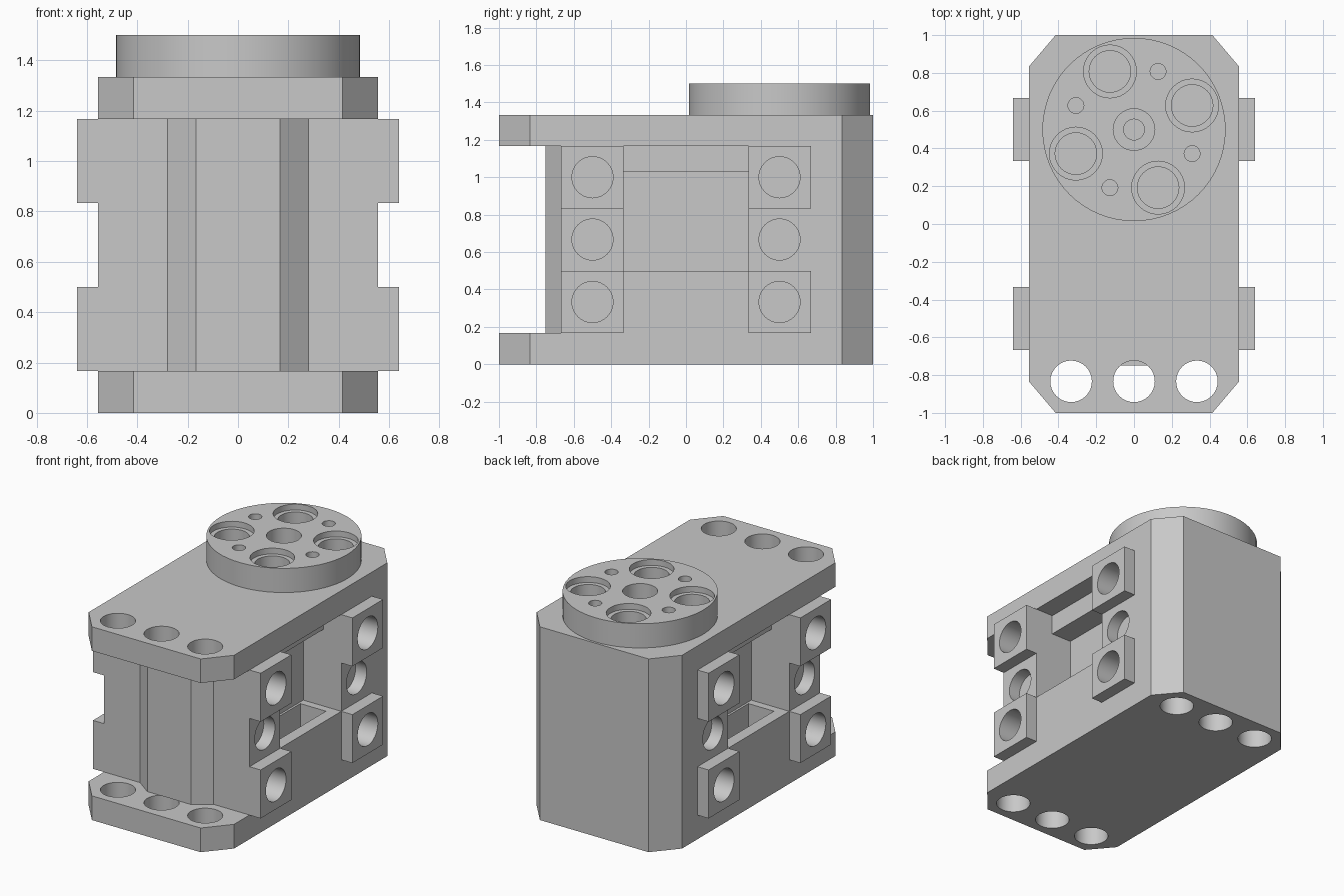
import bpy, bmesh, math
from mathutils import Matrix, Vector

cube = bpy.data.objects.get("Cube")
if cube:
    bpy.data.objects.remove(cube, do_unlink=True)

grey = bpy.data.materials.new("light grey")
grey.use_nodes = True
colour = (0.58, 0.58, 0.58, 1)
grey.diffuse_color = colour
grey.node_tree.nodes["Principled BSDF"].inputs["Base Color"].default_value = colour


def finish(bm, name):
    bmesh.ops.recalc_face_normals(bm, faces=bm.faces)
    mesh = bpy.data.meshes.new(name)
    bm.to_mesh(mesh)
    bm.free()
    mesh.materials.append(grey)
    ob = bpy.data.objects.new(name, mesh)
    bpy.context.collection.objects.link(ob)
    return ob


def prism(name, outline, z0, z1):
    bm = bmesh.new()
    face = bm.faces.new([bm.verts.new((x, y, z0)) for x, y in outline])
    top = bmesh.ops.extrude_face_region(bm, geom=[face])["geom"]
    bmesh.ops.translate(bm, vec=(0, 0, z1 - z0),
                        verts=[v for v in top if isinstance(v, bmesh.types.BMVert)])
    return finish(bm, name)


def box(name, x, y, z):
    return prism(name, [(x[0], y[0]), (x[1], y[0]), (x[1], y[1]), (x[0], y[1])], *z)


def rod(name, start, end, radius, sides=32):
    a, b = Vector(start), Vector(end)
    turn = (b - a).to_track_quat("Z", "Y").to_matrix().to_4x4()
    bm = bmesh.new()
    bmesh.ops.create_cone(bm, cap_ends=True, segments=sides, radius1=radius, radius2=radius,
                          depth=(b - a).length,
                          matrix=Matrix.Translation((a + b) / 2) @ turn)
    return finish(bm, name)


def cut(target, cutter):
    mod = target.modifiers.new("cut", "BOOLEAN")
    mod.operation = "DIFFERENCE"
    mod.solver = "EXACT"
    mod.object = cutter
    bpy.ops.object.select_all(action="DESELECT")
    bpy.context.view_layer.objects.active = target
    target.select_set(True)
    bpy.ops.object.modifier_apply(modifier=mod.name)
    bpy.data.objects.remove(cutter, do_unlink=True)


def mirrored(half):
    return half + [(-x, y) for x, y in reversed(half)]


W, LOW, HIGH, TOP = 0.555, 0.167, 1.167, 1.333
BACK = [(W, 0.835), (0.415, 1)]
plate_outline = mirrored([(0.415, -1), (W, -0.835)] + BACK)
body_outline = mirrored([(0.167, -0.75), (0.28, -0.667), (W, -0.667)] + BACK)

# Housing: two end plates and the body between them
bottom_plate = prism("bottom_plate", plate_outline, 0, LOW)
top_plate = prism("top_plate", plate_outline, HIGH, TOP)
body = prism("motor_body", body_outline, LOW, HIGH)
parts = [bottom_plate, top_plate, body]

# Rows of three holes in the plates
for x in (-0.333, 0, 0.333):
    cut(top_plate, rod("cutter", (x, -0.833, 1), (x, -0.833, 1.5), 0.11))
    for y in (-0.833, 0.833):
        cut(bottom_plate, rod("cutter", (x, y, -0.2), (x, y, 0.3), 0.11))

# Side recesses, pin holes and raised lugs
for s, side in ((1, "left"), (-1, "right")):
    def span(a, b):
        return sorted((s * a, s * b))
    cut(body, box("cutter", span(0.265, 0.7), (-0.333, 0.333), (0.5, 1.03)))
    cut(body, box("cutter", span(0.42, 0.7), (-0.333, 0.333), (0.6, 1.3)))
    cut(body, box("cutter", span(0.28, 0.475), (-0.28, 0.28), (0.25, 0.6)))
    for y, end in ((-0.5, "front"), (0.5, "back")):
        for z, level in ((0.333, "lower"), (0.667, "middle"), (1.0, "upper")):
            ends = (s * 0.47, y, z), (s * 0.8, y, z)
            cut(body, rod("cutter", *ends, 0.11))
            if level != "middle":
                lug = box(f"{side}_{end}_{level}_lug", span(W, 0.64),
                          (y - 0.167, y + 0.167), (z - 0.167, z + 0.167))
                cut(lug, rod("cutter", *ends, 0.11))
                parts.append(lug)

# Output disc with counterbored pin holes and small screw holes
CY = 0.5
disc = rod("output_disc", (0, CY, TOP), (0, CY, 1.5), 0.485, 64)
parts.append(disc)
for i in range(8):
    angle = math.radians(22.5 + 45 * i)
    x, y = 0.333 * math.cos(angle), CY + 0.333 * math.sin(angle)
    if i % 2 == 0:
        cut(disc, rod("cutter", (x, y, 1.46), (x, y, 1.7), 0.14))
        cut(disc, rod("cutter", (x, y, 1.2), (x, y, 1.6), 0.11))
    else:
        cut(disc, rod("cutter", (x, y, 1.2), (x, y, 1.6), 0.042, 20))

# Shaft bore
cut(disc, rod("cutter", (0, CY, 1.2), (0, CY, 1.7), 0.11))
for part in (top_plate, body):
    cut(part, rod("cutter", (0, CY, 0.1), (0, CY, 1.7), 0.055))

bpy.ops.object.select_all(action="DESELECT")
for part in parts:
    part.select_set(True)
bpy.context.view_layer.objects.active = body
bpy.ops.object.shade_smooth_by_angle(angle=math.radians(25))
